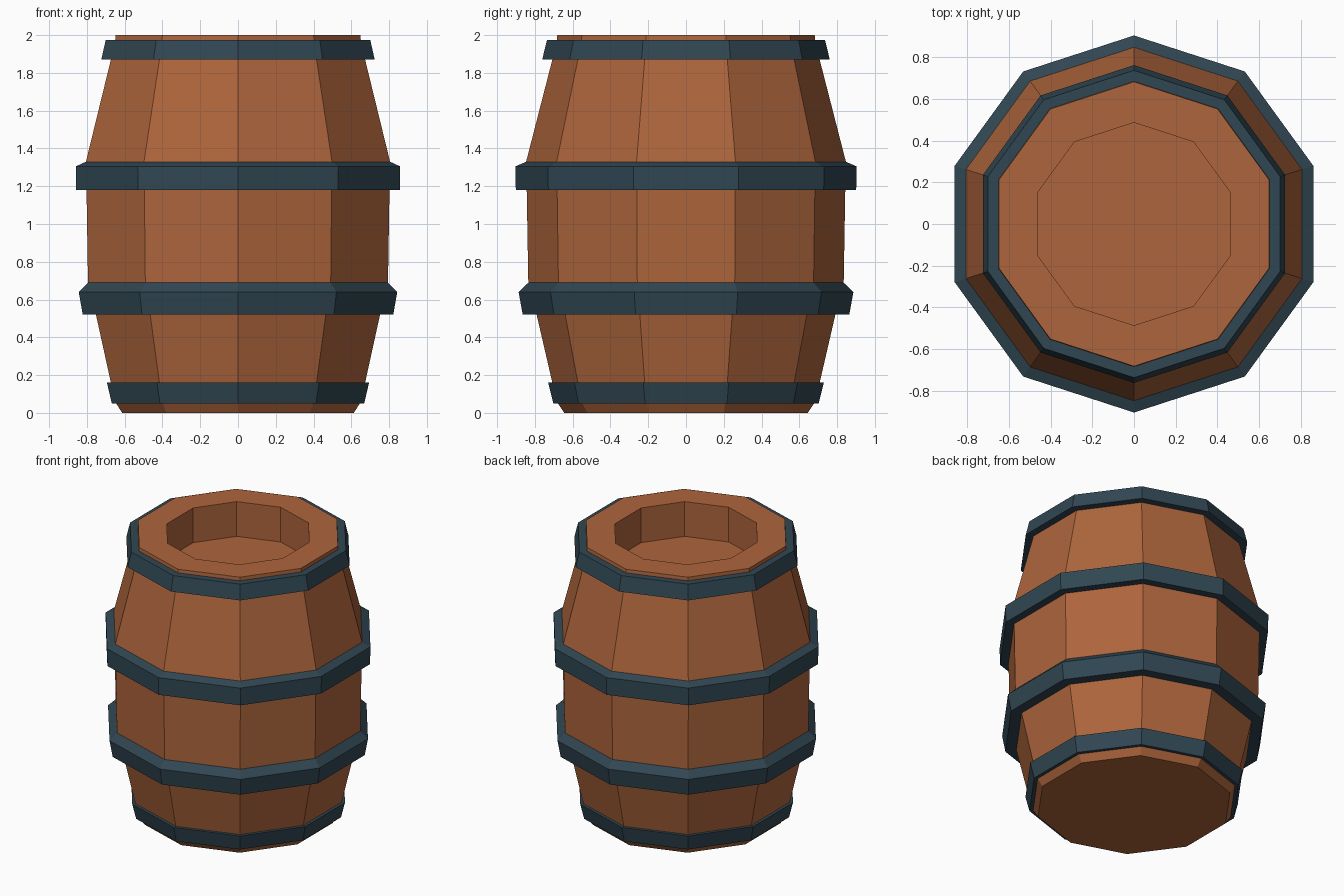
import bpy, bmesh
from math import sin, cos, pi

if "Cube" in bpy.data.objects:
    bpy.data.objects.remove(bpy.data.objects["Cube"])

SIDES = 10
TO_RADIUS = 1 / cos(pi / 10)   # profiles are given as half-widths seen from the front


def material(name, color):
    m = bpy.data.materials.new(name)
    m.diffuse_color = (*color, 1)
    m.use_nodes = True
    m.node_tree.nodes["Principled BSDF"].inputs["Base Color"].default_value = m.diffuse_color
    return m


def lathe(name, profile, mat, ring=False):
    """Revolve (half-width, z) points into a ten-sided solid; a ring closes on itself, otherwise ends are capped."""
    bm = bmesh.new()
    loops = []
    for w, z in profile:
        r = w * TO_RADIUS
        loops.append([bm.verts.new((r * cos(pi / 2 + 2 * pi * i / SIDES),
                                    r * sin(pi / 2 + 2 * pi * i / SIDES), z))
                      for i in range(SIDES)])
    pairs = list(zip(loops, loops[1:]))
    if ring:
        pairs.append((loops[-1], loops[0]))
    else:
        bm.faces.new(loops[0][::-1])
        bm.faces.new(loops[-1])
    for a, b in pairs:
        for i in range(SIDES):
            j = (i + 1) % SIDES
            bm.faces.new((a[i], a[j], b[j], b[i]))
    bmesh.ops.recalc_face_normals(bm, faces=bm.faces)
    mesh = bpy.data.meshes.new(name)
    bm.to_mesh(mesh)
    bm.free()
    mesh.materials.append(mat)
    obj = bpy.data.objects.new(name, mesh)
    bpy.context.collection.objects.link(obj)
    return obj


wood = material("wood", (0.42, 0.13, 0.045))
iron = material("iron", (0.03, 0.062, 0.085))

# Wooden body: bulging staves, flat rim and recessed lid
lathe("barrel_body", [
    (0.613, 0.0), (0.645, 0.05), (0.673, 0.16), (0.752, 0.52), (0.794, 0.69),
    (0.802, 1.18), (0.805, 1.33), (0.673, 1.87), (0.65, 1.975), (0.648, 2.0),
    (0.462, 2.0), (0.462, 1.75)], wood)

# Iron hoops: inner bottom, outer bottom, outer top, inner top
hoops = {
    "bottom_hoop": [(0.64, 0.05), (0.668, 0.05), (0.694, 0.16), (0.668, 0.16)],
    "lower_middle_hoop": [(0.745, 0.52), (0.822, 0.52), (0.843, 0.64), (0.793, 0.69)],
    "upper_middle_hoop": [(0.795, 1.18), (0.857, 1.18), (0.859, 1.305), (0.804, 1.33)],
    "top_hoop": [(0.668, 1.87), (0.724, 1.87), (0.70, 1.975), (0.645, 1.975)],
}
for name, profile in hoops.items():
    lathe(name, profile, iron, ring=True)
